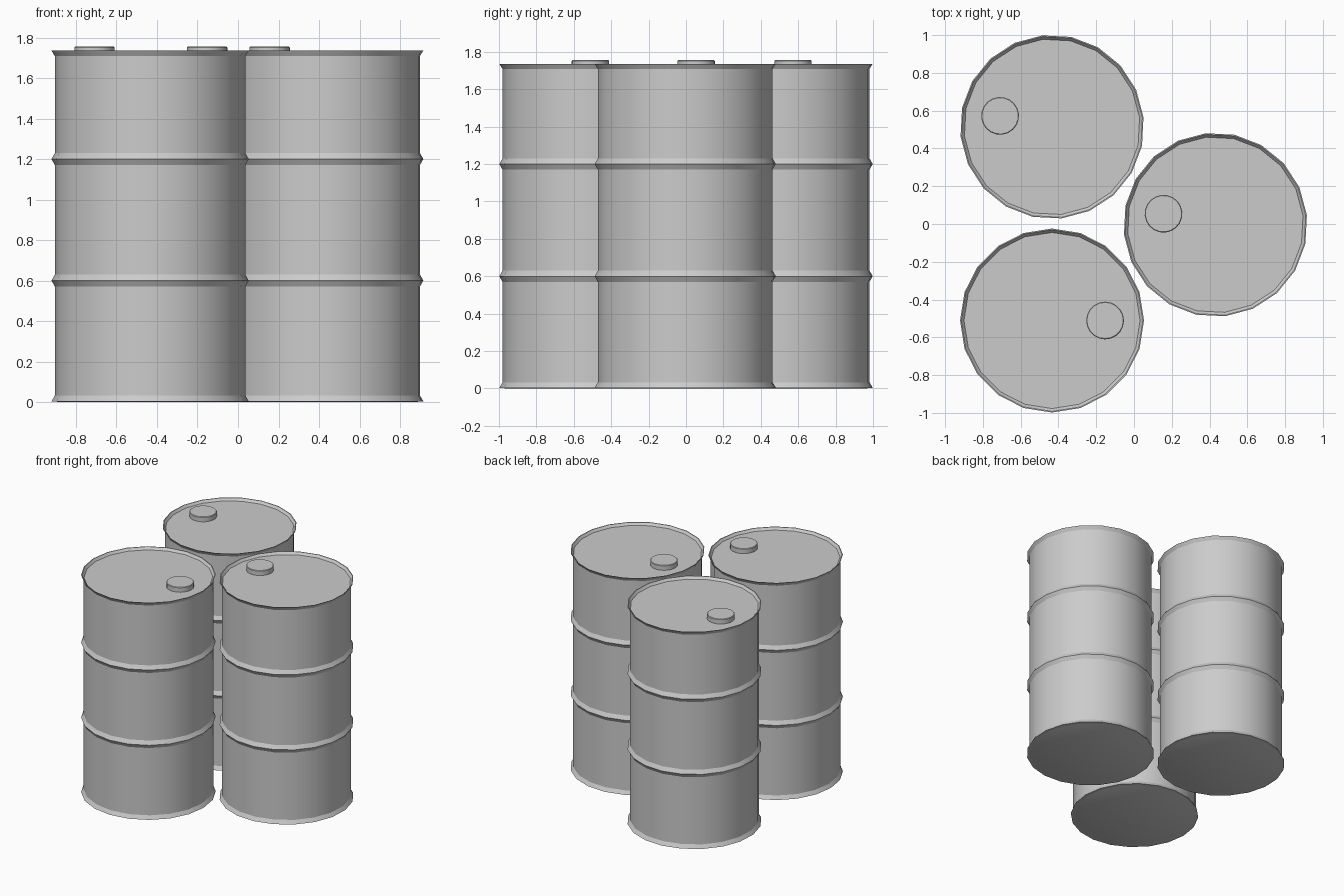
import bpy, bmesh, math

if "Cube" in bpy.data.objects:
    bpy.data.objects.remove(bpy.data.objects["Cube"])

SIDES = 20
R, RIM = 0.47, 0.487          # wall radius, rib and rim radius
# Barrel half-section from the underside centre to the lid centre
PROFILE = [(0.455, 0.0), (0.465, 0.004), (RIM, 0.004), (R, 0.033),
           (R, 0.57), (RIM, 0.60), (R, 0.63),
           (R, 1.17), (RIM, 1.20), (R, 1.23),
           (R, 1.708), (RIM, 1.736), (0.481, 1.736), (0.466, 1.717)]
CAP = [(0.1, 1.715), (0.1, 1.752), (0.096, 1.756)]


def lathe(name, profile, sides, location, turn, offset=(0, 0)):
    """Revolve a profile around z and close both ends with flat discs."""
    bm = bmesh.new()
    rings = []
    for r, z in profile:
        rings.append([bm.verts.new((offset[0] + r * math.cos(2 * math.pi * i / sides),
                                    offset[1] + r * math.sin(2 * math.pi * i / sides), z))
                      for i in range(sides)])
    for a, b in zip(rings, rings[1:]):
        for i in range(sides):
            j = (i + 1) % sides
            bm.faces.new((a[i], a[j], b[j], b[i]))
    bm.faces.new(rings[0][::-1])
    bm.faces.new(rings[-1])
    mesh = bpy.data.meshes.new(name)
    bm.to_mesh(mesh)
    bm.free()
    obj = bpy.data.objects.new(name, mesh)
    bpy.context.collection.objects.link(obj)
    obj.location = (*location, 0)
    obj.rotation_euler.z = turn
    bpy.ops.object.select_all(action='DESELECT')
    obj.select_set(True)
    bpy.context.view_layer.objects.active = obj
    bpy.ops.object.shade_smooth_by_angle(angle=math.radians(24))
    return obj


# Three barrels, each with an off-centre filler cap (turned differently)
BARRELS = [("back_left", (-0.434, 0.514), 168),
           ("right", (0.431, -0.004), 168),
           ("front_left", (-0.434, -0.511), 0)]
for label, spot, degrees in BARRELS:
    turn = math.radians(degrees)
    lathe("barrel_" + label, PROFILE, SIDES, spot, turn)
    lathe("filler_cap_" + label, CAP, SIDES, spot, turn, offset=(0.281, 0))
